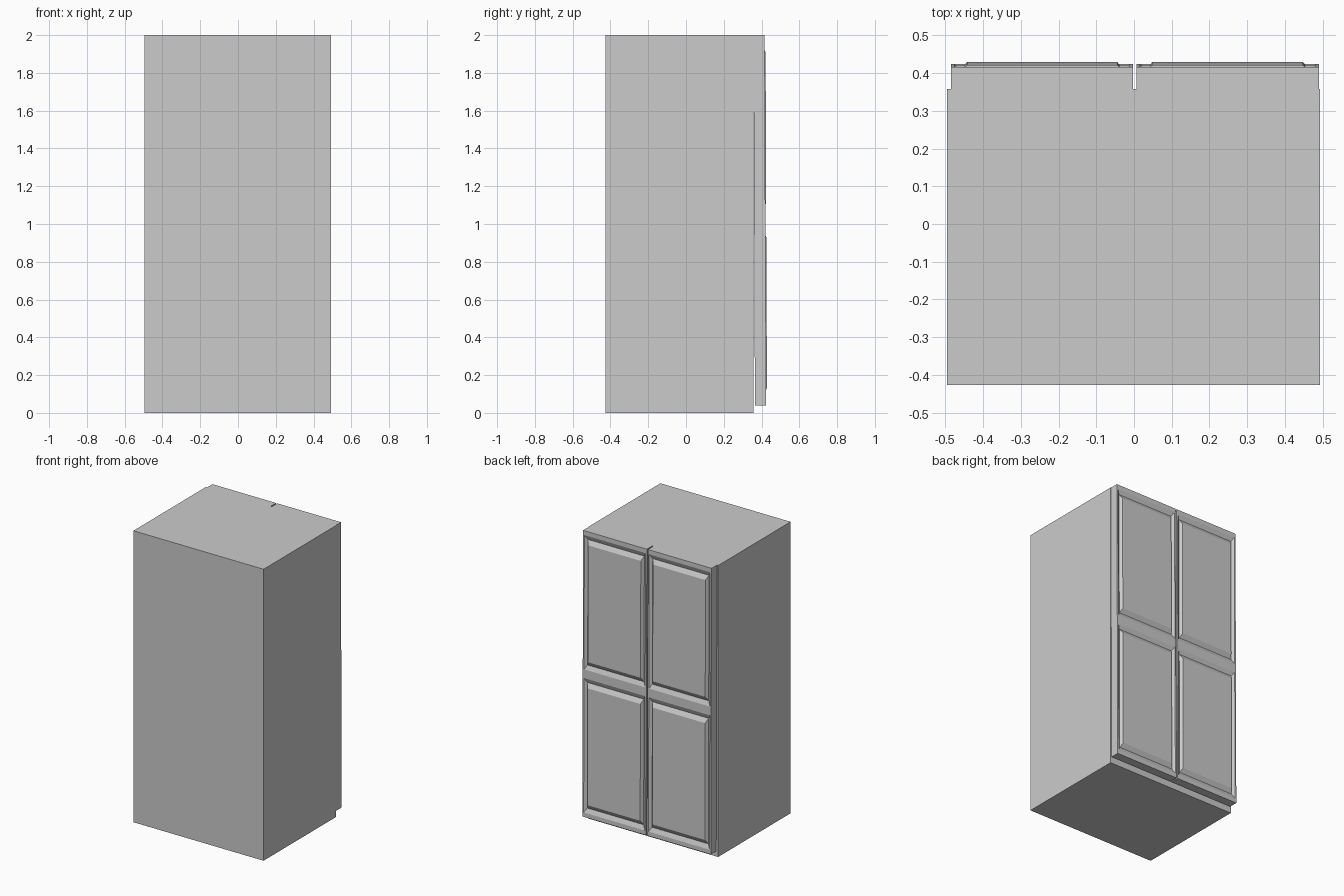
import bpy, bmesh

if "Cube" in bpy.data.objects:
    bpy.data.objects.remove(bpy.data.objects["Cube"])

BOTTOM, MID, TOP = 0.04, 1.02, 2.0


def lean(z):
    # doors lean very slightly back towards the body at the top
    return -0.008 * (z - BOTTOM) / (TOP - BOTTOM)


def finish(bm, name):
    bmesh.ops.remove_doubles(bm, verts=bm.verts, dist=1e-5)
    bmesh.ops.recalc_face_normals(bm, faces=bm.faces)
    me = bpy.data.meshes.new(name)
    bm.to_mesh(me)
    bm.free()
    ob = bpy.data.objects.new(name, me)
    bpy.context.collection.objects.link(ob)
    return ob


def box(name, x0, x1, y0, y1, z0, z1):
    bm = bmesh.new()
    bmesh.ops.create_cube(bm, size=1)
    for v in bm.verts:
        v.co.x = x1 if v.co.x > 0 else x0
        v.co.y = y1 if v.co.y > 0 else y0
        v.co.z = z1 if v.co.z > 0 else z0
    return finish(bm, name)


def ring(bm, x0, x1, z0, z1, y):
    return [bm.verts.new((x, y + lean(z), z))
            for x, z in ((x0, z0), (x1, z0), (x1, z1), (x0, z1))]


def bridge(bm, a, b):
    for i in range(4):
        j = (i + 1) % 4
        bm.faces.new((a[i], a[j], b[j], b[i]))


def door(name, x0, x1, back=0.365, front=0.424):
    bm = bmesh.new()
    # two panels: flat frame, sunken groove, raised centre (side, end, height)
    steps = ((0, 0, 0), (0.010, 0.03, 0), (0.028, 0.06, -0.013), (0.042, 0.09, 0.005))
    for z0, z1 in ((BOTTOM, MID), (MID, TOP)):
        rings = [ring(bm, x0 + mx, x1 - mx, z0 + mz, z1 - mz, front + h)
                 for mx, mz, h in steps]
        for a, b in zip(rings, rings[1:]):
            bridge(bm, a, b)
        bm.faces.new(rings[-1])
        # back and sides of this half of the slab
        rear = ring(bm, x0, x1, z0, z1, back)
        bm.faces.new(rear)
        outer = rings[0]
        for i in range(4):
            if (z0 == MID and i == 0) or (z1 == MID and i == 2):
                continue
            j = (i + 1) % 4
            bm.faces.new((outer[i], outer[j], rear[j], rear[i]))
    return finish(bm, name)


# cabinet body
box("cabinet_body", -0.495, 0.493, -0.427, 0.358, 0, 2)

# pair of panelled doors on the rear side
door("door_left", -0.485, -0.002)
door("door_right", 0.006, 0.490)
